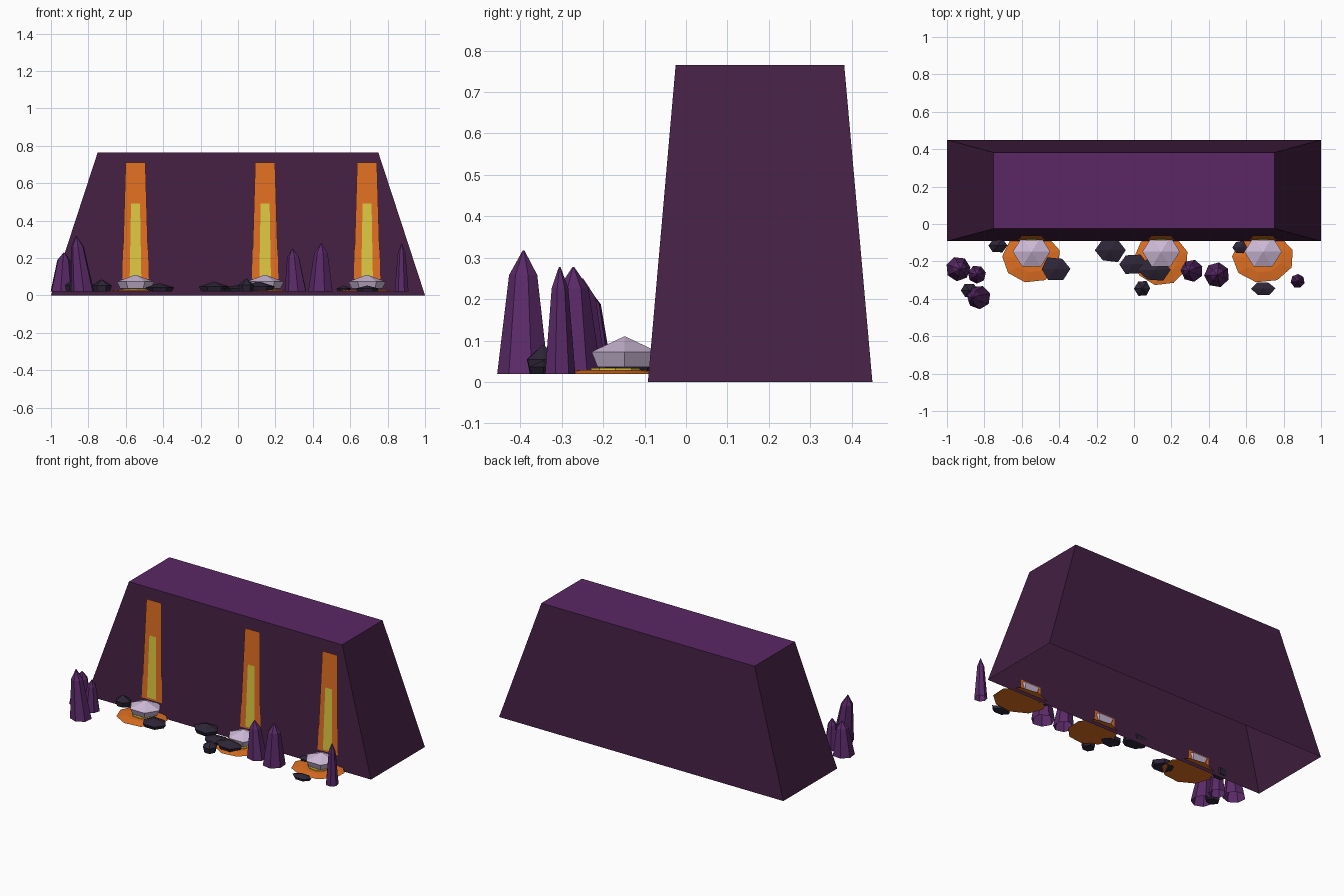
import bpy, bmesh, math, random

if "Cube" in bpy.data.objects:
    bpy.data.objects.remove(bpy.data.objects["Cube"])

random.seed(4)


def material(name, r, g, b):
    lin = [((c / 255 + 0.055) / 1.055) ** 2.4 for c in (r, g, b)]
    m = bpy.data.materials.new(name)
    m.diffuse_color = (*lin, 1)
    m.use_nodes = True
    m.node_tree.nodes["Principled BSDF"].inputs["Base Color"].default_value = m.diffuse_color
    return m


WALL = material("plum rock", 67, 32, 66)
TOP = material("violet ground", 90, 39, 100)
LAVA = material("orange lava", 224, 112, 34)
GLOW = material("yellow lava", 222, 200, 66)
FOAM = material("pale stone", 206, 186, 216)
ROCK = material("dark rock", 45, 37, 55)
CRYSTAL = material("purple crystal", 90, 42, 104)


def loft(name, rings, *mats, bottom=True, top=True):
    """Shell through rings of equal point count, ends optionally closed."""
    bm = bmesh.new()
    loops = [[bm.verts.new(p) for p in ring] for ring in rings]
    n = len(loops[0])
    for a, b in zip(loops, loops[1:]):
        for i in range(n):
            j = (i + 1) % n
            bm.faces.new((a[i], a[j], b[j], b[i]))
    if bottom:
        bm.faces.new(loops[0][::-1])
    if top:
        bm.faces.new(loops[-1])
    me = bpy.data.meshes.new(name)
    bm.to_mesh(me)
    bm.free()
    for m in mats:
        me.materials.append(m)
    ob = bpy.data.objects.new(name, me)
    bpy.context.collection.objects.link(ob)
    return ob


def rect(x0, x1, y0, y1, z):
    return [(x0, y0, z), (x1, y0, z), (x1, y1, z), (x0, y1, z)]


def ellipse(x, y, z, rx, ry, n, turn=0):
    return [(x + rx * math.cos(turn + math.tau * i / n),
             y + ry * math.sin(turn + math.tau * i / n), z) for i in range(n)]


# cliff: hollow block, open below, with a violet top
cliff = loft("cliff", [rect(-1, 1, -0.092, 0.45, 0),
                       rect(-0.75, 0.75, -0.025, 0.382, 0.765)],
             WALL, TOP, bottom=False)
for p in cliff.data.polygons:
    p.material_index = int(p.normal.z > 0.9)


def sheet(name, x, z0, z1, w0, w1, lift, mat):
    """Flat falling sheet, steeper than the cliff, so it stands off at the top."""
    y0, y1 = (-0.0875 + 0.036 * z - lift for z in (z0, z1))
    me = bpy.data.meshes.new(name)
    me.from_pydata([(x - w0, y0, z0), (x + w0, y0, z0),
                    (x + w1, y1, z1), (x - w1, y1, z1)], [], [(0, 1, 2, 3)])
    me.materials.append(mat)
    bpy.context.collection.objects.link(bpy.data.objects.new(name, me))


def stone(name, x, y, z0, z1, rx, ry, mat, jitter=0.0, turn=0.0):
    """Six-sided faceted stone: narrow foot, wide waist, low peak."""
    grow = [1 + random.uniform(-jitter, jitter) for _ in range(6)]
    rings = []
    for k, f in ((0.82, 0.0), (1.0, 0.5), (0.02, 1.0)):
        ring = ellipse(0, 0, z0 + f * (z1 - z0), k * rx, k * ry, 6, turn)
        rings.append([(x + px * g, y + py * g, z)
                      for (px, py, z), g in zip(ring, grow)])
    loft(name, rings, mat)


# lava falls, each with a glowing core, a pool and a pale splash stone
for i, (x, py, r, ry) in enumerate(((-0.548, -0.18, 0.157, 0.135),
                                    (0.145, -0.19, 0.147, 0.14),
                                    (0.69, -0.18, 0.166, 0.135)), 1):
    sheet(f"lava_fall_{i}", x, 0.02, 0.71, 0.073, 0.053, 0, LAVA)
    sheet(f"lava_core_{i}", x, 0.1, 0.49, 0.031, 0.024, 0.004, GLOW)
    loft(f"lava_pool_{i}", [ellipse(x, py, 0.02, r, ry, 9, 0.3),
                            ellipse(x, py, 0.029, r * 0.6, ry * 0.6, 9, 0.3)], LAVA)
    loft(f"pool_glow_{i}", [ellipse(x, py + 0.01, z, 0.07, 0.06, 9)
                            for z in (0.029, 0.034)], GLOW)
    stone(f"splash_stone_{i}", x, -0.148, 0.036, 0.11, 0.1, 0.092, FOAM)

# pointed crystals: base x, y, radius, tip height, tip lean
for i, (x, y, r, h, lean) in enumerate((
        (-0.94, -0.24, 0.066, 0.23, 0.01), (-0.84, -0.27, 0.049, 0.21, 0.0),
        (-0.83, -0.392, 0.064, 0.318, -0.035), (0.31, -0.25, 0.06, 0.25, -0.018),
        (0.443, -0.272, 0.068, 0.278, 0.002), (0.875, -0.305, 0.038, 0.278, 0)), 1):
    shoulder = 0.02 + (h - 0.02) * 0.8
    loft(f"crystal_{i}", [ellipse(x, y, 0.02, r, r, 7, i),
                          ellipse(x + lean * 0.8, y, shoulder, r * 0.55, r * 0.55, 7, i),
                          ellipse(x + lean, y, h, 0.002, 0.002, 7, i)],
         CRYSTAL, bottom=False)

# scattered dark rocks: x, y, half width, half depth, top height
for i, (x, y, rx, ry, h) in enumerate((
        (-0.73, -0.115, 0.05, 0.04, 0.085), (-0.42, -0.24, 0.08, 0.066, 0.065),
        (-0.13, -0.14, 0.08, 0.068, 0.073), (-0.005, -0.215, 0.075, 0.055, 0.055),
        (0.11, -0.245, 0.088, 0.066, 0.073), (0.045, -0.345, 0.045, 0.045, 0.09),
        (0.565, -0.125, 0.04, 0.036, 0.052), (0.69, -0.345, 0.062, 0.04, 0.052),
        (-0.88, -0.355, 0.05, 0.042, 0.09)), 1):
    stone(f"rock_{i}", x, y, 0.02, h, rx, ry, ROCK, jitter=0.1, turn=i * 1.05)
